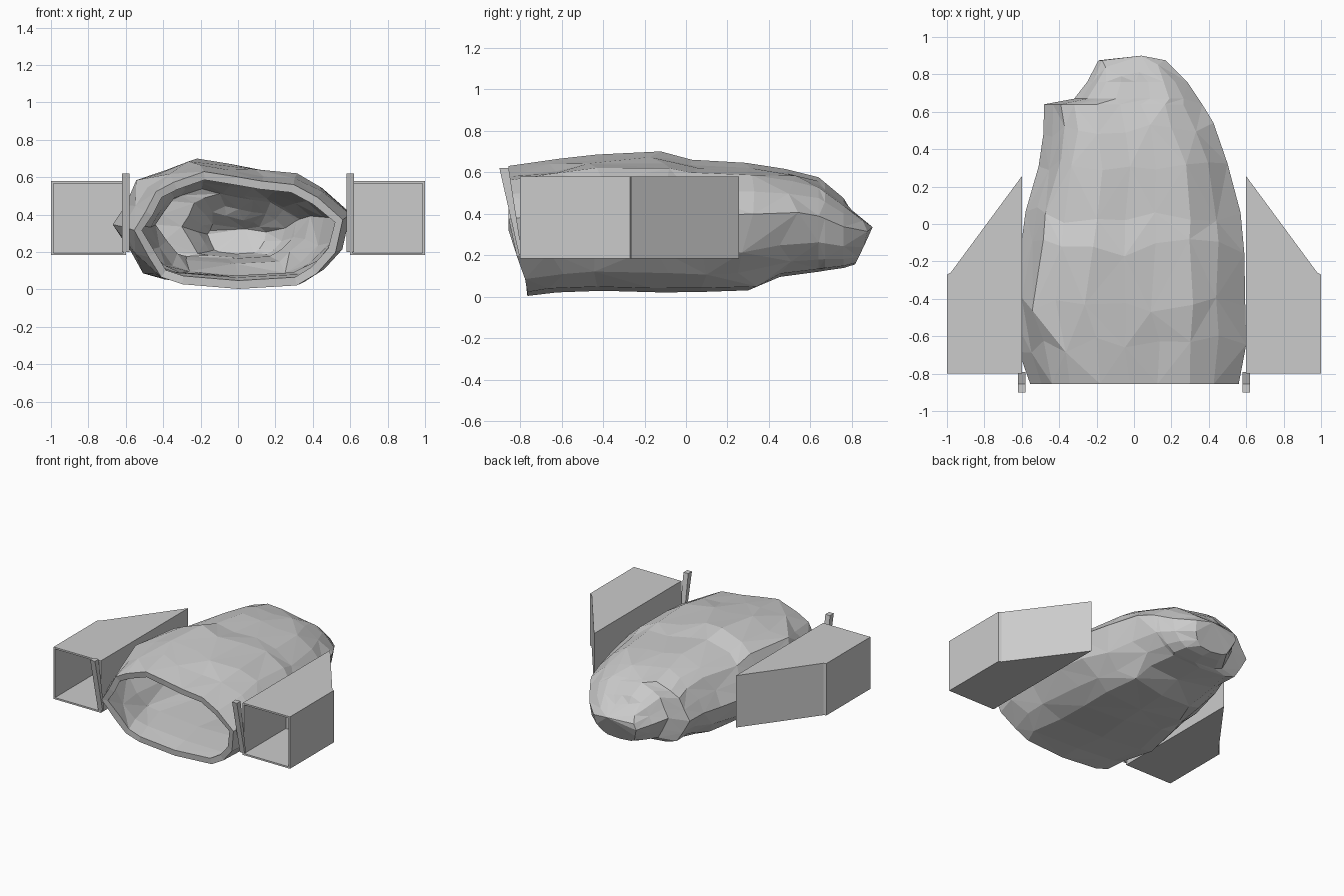
import bpy, bmesh, random

cube = bpy.data.objects.get("Cube")
if cube:
    bpy.data.objects.remove(cube, do_unlink=True)
random.seed(11)


def finish(name, bm):
    bmesh.ops.recalc_face_normals(bm, faces=bm.faces)
    mesh = bpy.data.meshes.new(name)
    bm.to_mesh(mesh)
    bm.free()
    obj = bpy.data.objects.new(name, mesh)
    bpy.context.collection.objects.link(obj)
    return obj


def prism(outline, place, low, high):
    """Extrude a flat outline between two levels; place maps (a, b, level) to xyz."""
    bm = bmesh.new()
    rings = [[bm.verts.new(place(a, b, h)) for a, b in outline] for h in (low, high)]
    n = len(outline)
    for i in range(n):
        j = (i + 1) % n
        bm.faces.new((rings[0][i], rings[0][j], rings[1][j], rings[1][i]))
    for ring in rings:
        bm.faces.new(ring)
    bmesh.ops.recalc_face_normals(bm, faces=bm.faces)
    return bm


# Rocky hull: one angular cross-section, scaled along y (u across, v up)
SECTION = [(1, .59), (.76, .78), (.53, .89), (.22, .92), (-.04, .96), (-.33, 1),
           (-.62, .91), (-.79, .83), (-.89, .66), (-1, .5), (-.86, .27),
           (-.74, .1), (-.54, .04), (0, 0), (.56, .03), (.75, .13), (.93, .31)]
# Stations: y, left x, right x, bottom z, top z
STATIONS = [(-.855, -.555, .56, .003, .63), (-.64, -.615, .6, .02, .665),
            (-.42, -.67, .595, .028, .685), (-.13, -.61, .59, .02, .70),
            (.05, -.58, .57, .022, .66), (.3, -.51, .5, .03, .645),
            (.5, -.485, .425, .095, .615), (.64, -.48, .365, .12, .575),
            (.67, -.32, .345, .125, .55), (.76, -.25, .285, .138, .475),
            (.875, -.19, .17, .155, .425)]
last = len(STATIONS) - 1

bm = bmesh.new()
rings = []
for k, (y, xl, xr, zb, zt) in enumerate(STATIONS):
    ring = []
    for u, v in SECTION:
        x = (xl + xr) / 2 + u * (xr - xl) / 2
        z = zb + v * (zt - zb)
        dy = 0
        if k == 0:
            # The mouth leans back towards its lower lip
            dy = .09 * min(1, 2.5 * max(0, .48 - v))
        elif k == last:
            # The blunt nose slopes back above and below its middle
            dy = -.085 * max(0, v - .7) / .3 - .06 * max(0, .45 - v) / .45
        elif k < 7:
            dy = random.uniform(-.05, .05)
            x += random.uniform(-.02, .02) if abs(u) < .88 else 0
            z += random.uniform(-.012, .012) if .05 < v < .95 else 0
        ring.append(bm.verts.new((x, y + dy, z)))
    rings.append(ring)
n = len(SECTION)
for k, (a, b) in enumerate(zip(rings, rings[1:])):
    for i in range(n):
        j = (i + 1) % n
        if (i + k) % 2:
            bm.faces.new((a[i], a[j], b[j]))
            bm.faces.new((a[i], b[j], b[i]))
        else:
            bm.faces.new((a[i], a[j], b[i]))
            bm.faces.new((a[j], b[j], b[i]))
tip = bm.verts.new((.04, .9, .335))
for i in range(n):
    bm.faces.new((rings[-1][i], rings[-1][(i + 1) % n], tip))
hull = finish("rock_hull", bm)
shell = hull.modifiers.new("shell", "SOLIDIFY")
shell.thickness = .045
shell.offset = -1

# Side pods with recessed front openings, and slanted wedge posts beside the mouth
POD = [(.6, -.8), (1, -.8), (1, -.27), (.98, -.26), (.6, .255)]
POST = [(-.805, .2), (-.79, .2), (-.855, .62), (-.9, .62)]
for side, label in ((1, "left"), (-1, "right")):
    bm = prism(POD, lambda x, y, z: (side * x, y, z), .183, .58)
    front = min(bm.faces, key=lambda f: f.calc_center_median().y)
    bmesh.ops.inset_region(bm, faces=[front], thickness=.018)
    bmesh.ops.inset_region(bm, faces=[front], thickness=.002)
    bmesh.ops.translate(bm, verts=front.verts, vec=(0, .5, 0))
    finish(label + "_pod", bm)
    finish(label + "_post", prism(POST, lambda y, z, x: (side * x, y, z), .58, .62))
